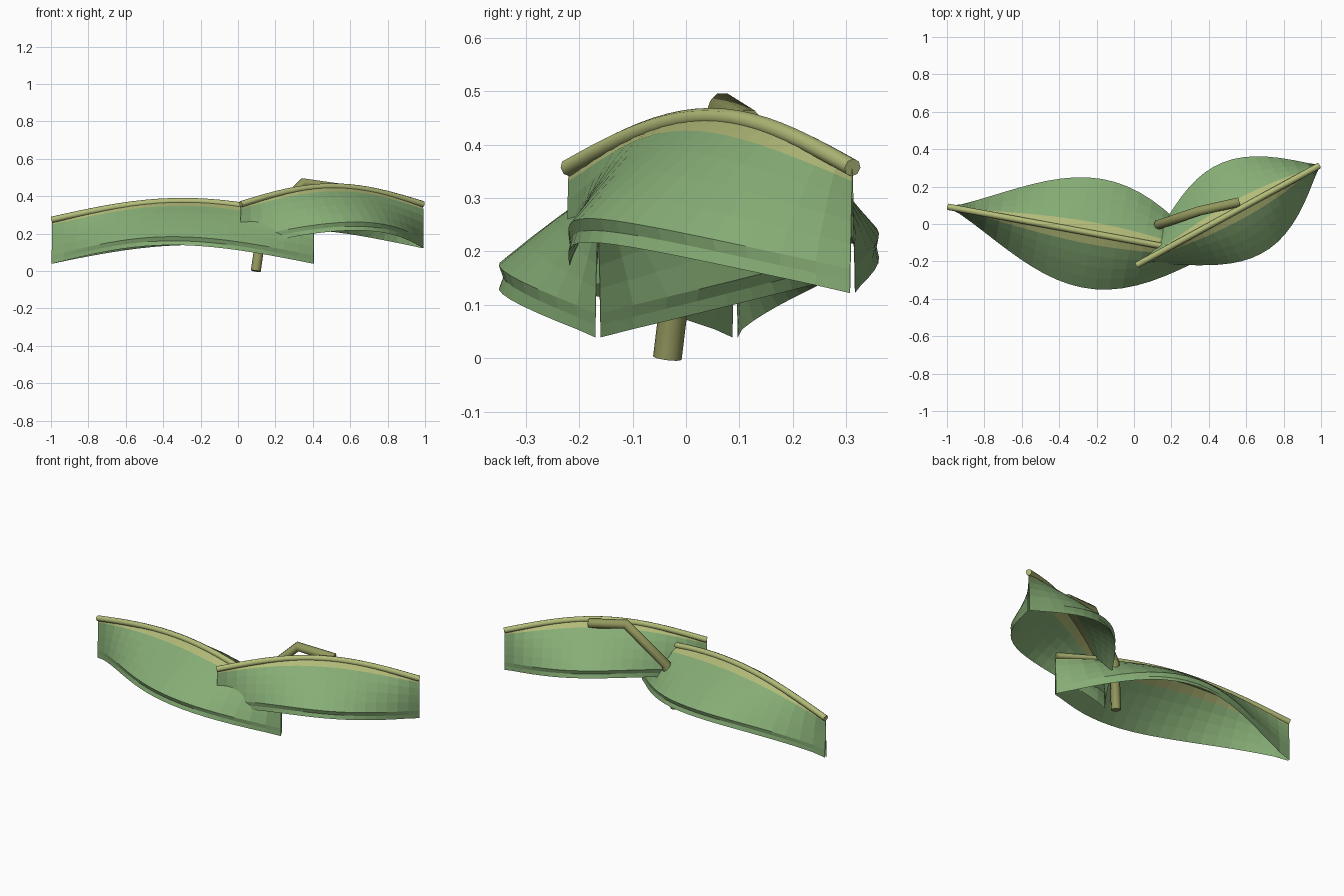
import bpy, bmesh
from math import sin, pi
from mathutils import Vector

if "Cube" in bpy.data.objects:
    bpy.data.objects.remove(bpy.data.objects["Cube"])


def material(name, rgb):
    m = bpy.data.materials.new(name)
    m.diffuse_color = (*rgb, 1)
    m.use_nodes = True
    m.node_tree.nodes["Principled BSDF"].inputs["Base Color"].default_value = m.diffuse_color
    return m


GREEN = material("leaf_green", (0.24, 0.42, 0.18))
PALE = material("pale_green", (0.45, 0.50, 0.19))
STEM = material("stem_olive", (0.29, 0.31, 0.11))

SEGS = 20        # steps along each leaf
DROP = 0.19      # fall from midrib to upper rim
RIM = 0.045      # rim height


def tube(name, pts, radius, sides_res, mat):
    cu = bpy.data.curves.new(name, 'CURVE')
    cu.dimensions = '3D'
    cu.bevel_depth = radius
    cu.bevel_resolution = sides_res
    cu.use_fill_caps = True
    sp = cu.splines.new('POLY')
    sp.points.add(len(pts) - 1)
    for p, co in zip(sp.points, pts):
        p.co = (*co, 1)
    ob = bpy.data.objects.new(name, cu)
    cu.materials.append(mat)
    bpy.context.collection.objects.link(ob)
    return ob


def leaf(name, a, b, z0, arch, width):
    a, b = Vector((*a, 0)), Vector((*b, 0))
    d = (b - a).normalized()
    side = Vector((-d.y, d.x, 0))
    us = [i / 5 for i in range(-5, 6)]

    def mid(t):
        return a.lerp(b, t) + Vector((0, 0, z0 + arch * sin(pi * t)))

    # closed cross-section: top skin, pinched rim, underside, pinched rim
    prof = [(u, -DROP * abs(u) ** 1.25) for u in us]
    low = [(u, z - RIM) for u, z in reversed(prof)]
    ring = prof + [(0.97, -DROP - RIM / 2)] + low + [(-0.97, -DROP - RIM / 2)]
    n = len(ring)

    bm = bmesh.new()
    rows = []
    for i in range(SEGS + 1):
        t = i / SEGS
        w = max(0.005, width * sin(pi * t ** 1.18))
        c = mid(t)
        rows.append([bm.verts.new(c + side * (u * w) + Vector((0, 0, z)))
                     for u, z in ring])
    for r0, r1 in zip(rows, rows[1:]):
        for j in range(n):
            k = (j + 1) % n
            f = bm.faces.new((r0[j], r0[k], r1[k], r1[j]))
            # pale strip beside the midrib
            f.material_index = int(abs(ring[j][0]) < 0.21 and abs(ring[k][0]) < 0.21)
    bm.faces.new(rows[0])
    bm.faces.new(rows[-1])
    bmesh.ops.recalc_face_normals(bm, faces=bm.faces)
    me = bpy.data.meshes.new(name)
    bm.to_mesh(me)
    bm.free()
    me.materials.append(GREEN)
    me.materials.append(PALE)
    bpy.context.collection.objects.link(bpy.data.objects.new(name, me))

    # midrib follows the arch
    tube(name + "_midrib", [mid(i / SEGS) for i in range(SEGS + 1)], 0.017, 2, PALE)


leaf("left_leaf", (-0.995, 0.092), (0.405, -0.165), 0.274, 0.1, 0.295)
leaf("right_leaf", (0.015, -0.22), (0.99, 0.312), 0.357, 0.095, 0.265)

# bent stem joining the leaves
tube("stem", [(0.095, -0.035, 0), (0.133, -0.003, 0.26),
              (0.35, 0.07, 0.472), (0.56, 0.117, 0.44)], 0.027, 2, STEM)
